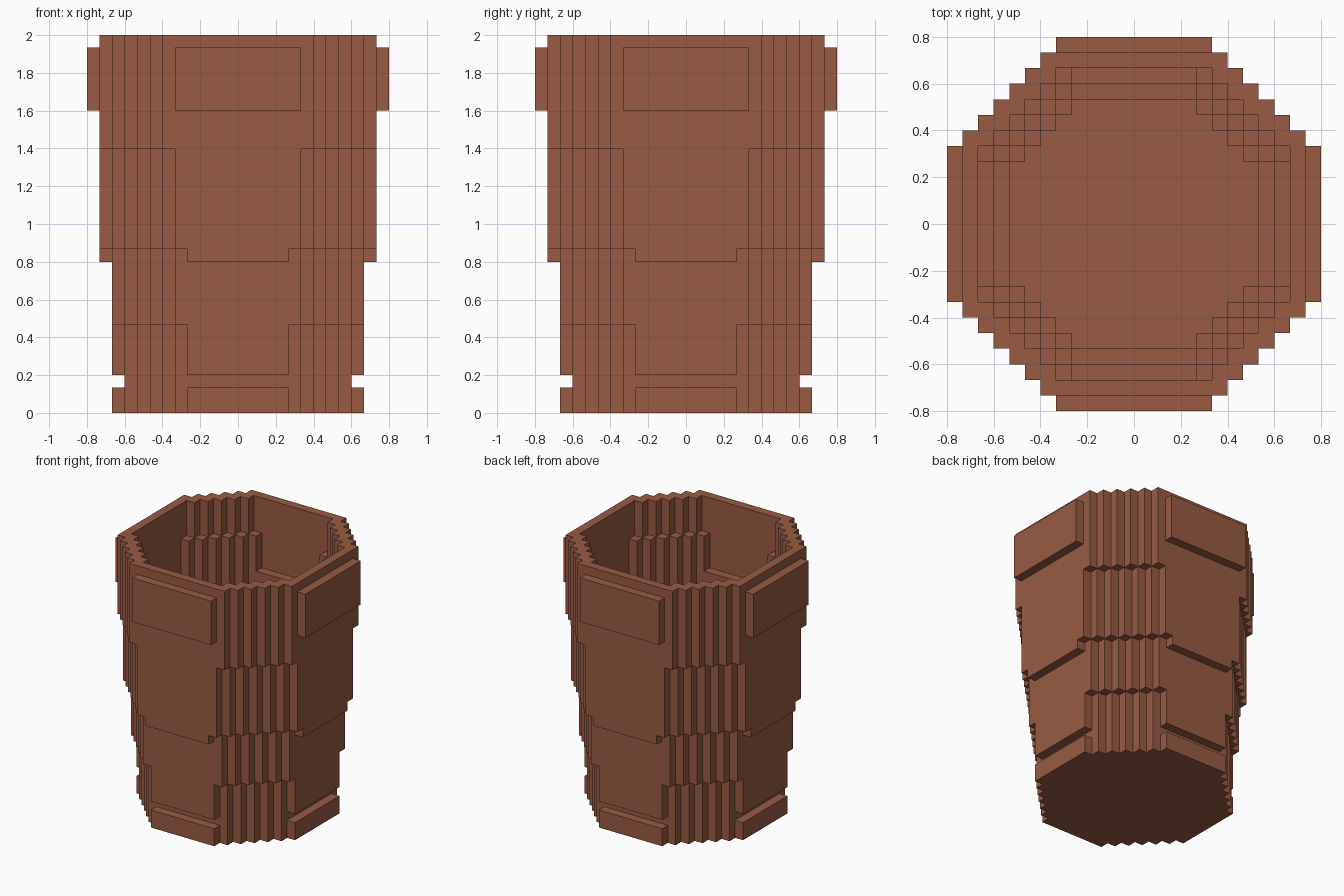
import bpy, bmesh

if "Cube" in bpy.data.objects:
    bpy.data.objects.remove(bpy.data.objects["Cube"])

V = 2 / 30  # block size: the pot is 30 blocks tall

clay = bpy.data.materials.new("terracotta_brown")
clay.diffuse_color = (0.314, 0.105, 0.056, 1)
clay.use_nodes = True
clay.node_tree.nodes["Principled BSDF"].inputs["Base Color"].default_value = clay.diffuse_color

# Bands as (bottom, top, half width, corner sum): a stepped octagon per band
OUTER = [(0, 2, 10, 14), (2, 3, 9, 14), (3, 7, 10, 14), (7, 12, 10, 15),
         (12, 13, 11, 15), (13, 21, 11, 16), (21, 30, 11, 17)]
# Hollow inside, tapering down to the floor
INNER = [(5, 12, 8, 12), (12, 13, 8, 13), (13, 18, 9, 13), (18, 22, 9, 14),
         (22, 26, 10, 14), (26, 30, 10, 15)]


def inside(bands, a, b, z):
    return any(lo <= z < hi and max(a, b) <= r and a + b <= s
               for lo, hi, r, s in bands)


def solid(x, y, z):
    # a, b: far corner of the block, measured from the axis
    a, b = (x + 1 if x >= 0 else -x), (y + 1 if y >= 0 else -y)
    # raised plates on the four flat sides of the collar
    if 24 <= z < 29 and max(a, b) == 12 and min(a, b) <= 5:
        return True
    return inside(OUTER, a, b, z) and not inside(INNER, a, b, z)


bm = bmesh.new()
cache = {}


def vert(p):
    if p not in cache:
        cache[p] = bm.verts.new([c * V for c in p])
    return cache[p]


# Skin every exposed block side
for x in range(-12, 12):
    for y in range(-12, 12):
        for z in range(30):
            if not solid(x, y, z):
                continue
            for axis in range(3):
                for side in (0, 1):
                    n = [x, y, z]
                    n[axis] += 1 if side else -1
                    if solid(*n):
                        continue
                    u, w = (axis + 1) % 3, (axis + 2) % 3
                    ring = []
                    for du, dw in ((0, 0), (1, 0), (1, 1), (0, 1)):
                        p = [x, y, z]
                        p[axis] += side
                        p[u] += du
                        p[w] += dw
                        ring.append(vert(tuple(p)))
                    bm.faces.new(ring if side else ring[::-1])

# Merge the block sides into large flat faces
bmesh.ops.dissolve_limit(bm, angle_limit=0.01, verts=bm.verts[:], edges=bm.edges[:])

mesh = bpy.data.meshes.new("pot")
bm.to_mesh(mesh)
bm.free()
mesh.materials.append(clay)
bpy.context.collection.objects.link(bpy.data.objects.new("pot", mesh))
